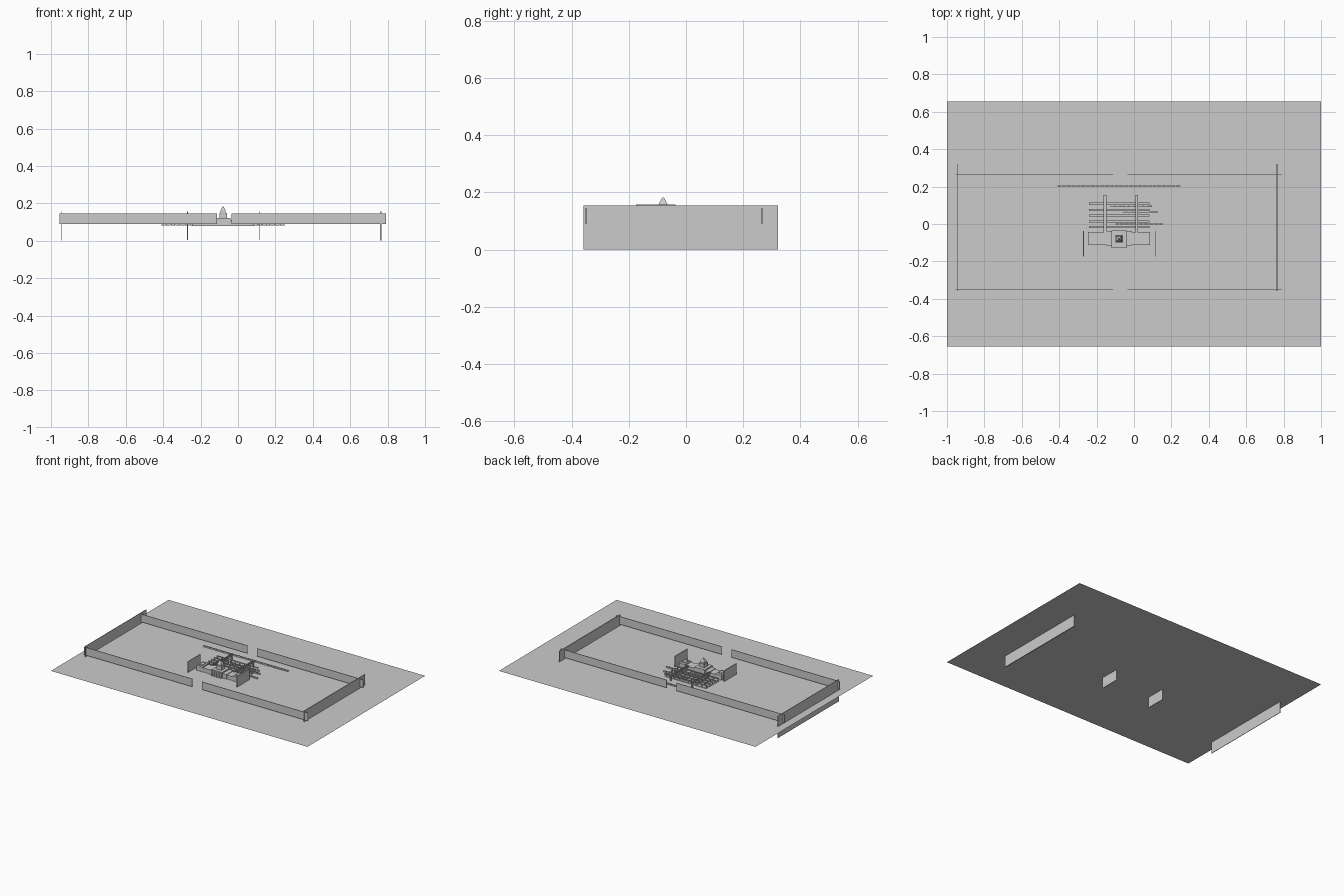
import bpy, bmesh
from mathutils import Matrix, Vector

if "Cube" in bpy.data.objects:
    bpy.data.objects.remove(bpy.data.objects["Cube"])

G = 0.08  # ground level


def make(name, boxes, cones=()):
    """One object from boxes (x0,x1,y0,y1,z0,z1) and pyramids (x,y,z0,z1,half width,top half width)."""
    bm = bmesh.new()
    for x0, x1, y0, y1, z0, z1 in boxes:
        m = Matrix.Translation(((x0 + x1) / 2, (y0 + y1) / 2, (z0 + z1) / 2))
        m = m @ Matrix.Diagonal((x1 - x0, y1 - y0, z1 - z0, 1))
        bmesh.ops.create_cube(bm, size=1, matrix=m)
    for x, y, z0, z1, r0, r1 in cones:
        m = Matrix.Translation((x, y, (z0 + z1) / 2)) @ Matrix.Rotation(0.785398, 4, 'Z')
        bmesh.ops.create_cone(bm, cap_ends=True, segments=4, radius1=r0 * 1.414,
                              radius2=r1 * 1.414, depth=z1 - z0, matrix=m)
    me = bpy.data.meshes.new(name)
    bm.to_mesh(me)
    bm.free()
    ob = bpy.data.objects.new(name, me)
    bpy.context.collection.objects.link(ob)
    return ob


def flats(name, rects):
    """Flat painted marks (x0,x1,y0,y1) just above the ground."""
    bm = bmesh.new()
    for x0, x1, y0, y1 in rects:
        bm.faces.new([bm.verts.new((x, y, G + 0.0008))
                      for x, y in ((x0, y0), (x1, y0), (x1, y1), (x0, y1))])
    me = bpy.data.meshes.new(name)
    bm.to_mesh(me)
    bm.free()
    bpy.context.collection.objects.link(bpy.data.objects.new(name, me))


def steps(a, b, pitch):
    n = round((b - a) / pitch)
    return [a + (b - a) * i / n for i in range(n + 1)]


# ground sheet
bm = bmesh.new()
bmesh.ops.create_grid(bm, x_segments=1, y_segments=1, size=1,
                      matrix=Matrix.Diagonal((1, 0.655, 1, 1)) @ Matrix.Translation((0, 0, G)))
me = bpy.data.meshes.new("ground")
bm.to_mesh(me)
bm.free()
bpy.context.collection.objects.link(bpy.data.objects.new("ground", me))

# long walls, each with a gap in the middle
for name, y in (("front_wall", -0.349), ("back_wall", 0.266)):
    make(name, [(-0.955, -0.112, y - 0.002, y + 0.002, 0.09, 0.145),
                (-0.036, 0.79, y - 0.002, y + 0.002, 0.09, 0.145)])

# tall end walls that reach below the ground
for name, x, t in (("left_end_wall", -0.942, 0.0015), ("right_end_wall", 0.763, 0.003)):
    make(name, [(x - t, x + t, -0.358, 0.322, 0, 0.155)])

# short screens beside the station building
for name, x in (("left_screen", -0.27), ("right_screen", 0.113)):
    make(name, [(x - 0.002, x + 0.002, -0.175, -0.037, 0.005, 0.157)])

# station building: long hall, end pavilions, raised centre
CX, CY = -0.08, -0.08
hall = [(CX - 0.12, CX + 0.12, -0.11, -0.045, G, 0.108),
        (CX - 0.07, CX + 0.07, -0.115, -0.038, G, 0.112),
        (CX - 0.04, CX + 0.04, -0.122, -0.036, G, 0.122)]
for s in (-1, 1):
    x = CX + s * 0.142
    hall += [(x - 0.024, x + 0.024, -0.113, -0.043, G, 0.115),
             (x - 0.012, x + 0.012, CY - 0.018, CY + 0.018, 0.115, 0.12)]
make("station_building", hall)

# entrance columns
make("entrance_columns", [(x - 0.003, x + 0.003, -0.128, -0.122, G, 0.112)
                          for x in steps(CX - 0.034, CX + 0.034, 0.017)]
     + [(CX - 0.04, CX + 0.04, -0.129, -0.121, 0.112, 0.117)])

# clock tower and spire
make("tower", [(CX - 0.02, CX + 0.02, CY - 0.02, CY + 0.02, 0.12, 0.148)],
     [(CX, CY, 0.148, 0.16, 0.014, 0.014), (CX, CY, 0.16, 0.183, 0.015, 0.002)])

# platforms with roofs on posts
plats = (-0.016, 0.014, 0.045, 0.075, 0.108)
slabs, roofs, posts = [], [], []
for y in plats:
    slabs.append((-0.24, 0.083, y - 0.008, y + 0.008, G, 0.084))
    roofs.append((-0.24, 0.083, y - 0.006, y + 0.006, 0.098, 0.1))
    posts += [(x - 0.0015, x + 0.0015, y - 0.0015, y + 0.0015, 0.084, 0.098)
              for x in steps(-0.235, 0.078, 0.035)]
make("platforms", slabs)
make("platform_roofs", roofs)
make("platform_posts", posts)

# two footbridges over the tracks
for name, x in (("left_footbridge", -0.155), ("right_footbridge", 0.015)):
    make(name, [(x - 0.006, x + 0.006, -0.045, 0.155, 0.105, 0.108)]
         + [(x + s * 0.006 - 0.001, x + s * 0.006 + 0.001, -0.045, 0.155, 0.105, 0.116)
            for s in (-1, 1)]
         + [(x - 0.004, x + 0.004, y - 0.002, y + 0.002, G, 0.105)
            for y in plats + (0.15,)])

# trains made of short carriages
for name, a, b, y in (("front_train", -0.1, 0.157, 0.001), ("middle_train", -0.06, 0.132, 0.064),
                      ("back_train", -0.125, 0.1, 0.095), ("freight_train", -0.41, 0.25, 0.203)):
    n = round((b - a) / 0.025)
    w = (b - a) / n
    make(name, [(a + i * w, a + i * w + w * 0.9, y - 0.003, y + 0.003, G + 0.001, 0.091)
                for i in range(n)])

# dashed track marks either side of the platforms
flats("track_marks", [(x, x + 0.012, y - 0.002, y + 0.002)
                      for y in (0.038, 0.07, 0.1)
                      for x in steps(-0.73, -0.26, 0.025) + steps(0.1, 0.59, 0.025)])

# parking stripes
flats("parking_stripes",
      [(x - 0.002, x + 0.002, y - 0.014, y + 0.014)
       for y, a, b in ((-0.41, -0.93, 0.783), (-0.47, -0.93, 0.783), (0.18, -0.36, 0.21))
       for x in steps(a, b, 0.016)]
      + [(-0.87, -0.847, y - 0.002, y + 0.002) for y in steps(-0.155, 0.16, 0.016)])
